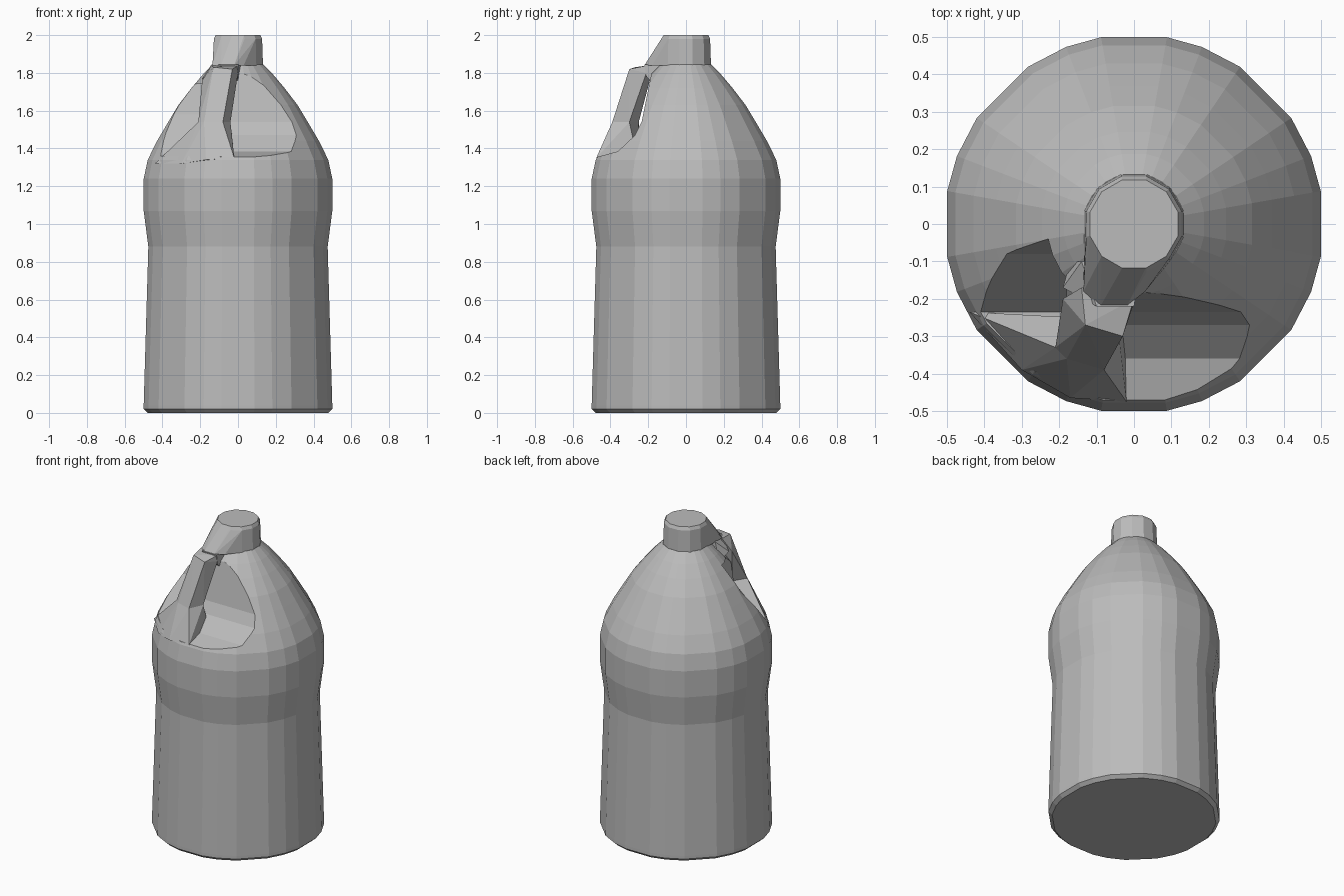
import bpy, bmesh
from math import radians, cos, sin

cube = bpy.data.objects.get("Cube")
if cube:
    bpy.data.objects.remove(cube, do_unlink=True)

GREY = (0.5, 0.5, 0.5, 1)
mat = bpy.data.materials.new("plain_grey")
mat.use_nodes = True
mat.diffuse_color = GREY
mat.node_tree.nodes["Principled BSDF"].inputs["Base Color"].default_value = GREY


def finish(name, bm):
    bmesh.ops.recalc_face_normals(bm, faces=bm.faces)
    me = bpy.data.meshes.new(name)
    bm.to_mesh(me)
    bm.free()
    me.materials.append(mat)
    ob = bpy.data.objects.new(name, me)
    bpy.context.collection.objects.link(ob)
    return ob


def hull(name, points):
    bm = bmesh.new()
    for p in points:
        bm.verts.new(p)
    res = bmesh.ops.convex_hull(bm, input=bm.verts)
    bmesh.ops.delete(bm, geom=[v for v in res["geom_interior"] if isinstance(v, bmesh.types.BMVert)], context="VERTS")
    bmesh.ops.dissolve_limit(bm, angle_limit=radians(1), verts=bm.verts, edges=bm.edges)
    return finish(name, bm)


def carve(target, name, profile, x0, x1):
    """Cut a convex (y, z) profile swept along x out of the target."""
    cutter = hull(name, [(x, y, z) for x in (x0, x1) for y, z in profile])
    cutter.hide_render = True
    mod = target.modifiers.new(name, "BOOLEAN")
    mod.operation = "DIFFERENCE"
    mod.solver = "EXACT"
    mod.object = cutter
    bpy.context.view_layer.objects.active = target
    bpy.ops.object.modifier_apply(modifier=mod.name)
    bpy.data.objects.remove(cutter, do_unlink=True)


# Bottle body: turned profile with softened square facets
angles = [q + a for q in (0, 90, 180, 270) for a in (-10, 10, 21, 34, 56, 69)]
profile = [(.485, 0), (.507, .02), (.507, .04), (.482, .88), (.507, 1.07), (.507, 1.24),
           (.485, 1.34), (.435, 1.44), (.375, 1.54), (.32, 1.63), (.25, 1.72),
           (.19, 1.79), (.135, 1.845)]
bm = bmesh.new()
rings = [[bm.verts.new((r * cos(radians(a)), r * sin(radians(a)), z)) for a in angles]
         for r, z in profile]
for low, high in zip(rings, rings[1:]):
    for i in range(len(angles)):
        j = (i + 1) % len(angles)
        bm.faces.new((low[i], low[j], high[j], high[i]))
bm.faces.new(rings[0])
bm.faces.new(rings[-1])
body = finish("bottle_body", bm)

# Finger recess behind the handle and the deeper hollow at its right side
carve(body, "finger_recess", [(-.17, 1.86), (-.235, 1.54), (-.27, 1.47), (-.36, 1.385),
                              (-.47, 1.355), (-.7, 1.355), (-.7, 1.86)], -.7, .7)
carve(body, "side_hollow", [(-.04, 1.74), (-.08, 1.58), (-.235, 1.36),
                            (-.7, 1.36), (-.7, 1.74)], -.7, -.18)

# Neck with a sloping front that flows into the handle
neck = [(r * cos(radians(a)), r * sin(radians(a)), z)
        for r, z in ((.137, 1.84), (.132, 1.98), (.122, 2)) for a in range(-15, 345, 30)]
neck += [(-.135, -.18, 1.84), (-.09, -.22, 1.84), (-.02, -.22, 1.84), (.03, -.18, 1.84)]
hull("neck", neck)

# Handle: upper grip, then a foot that widens into the shoulder
grip_end = [(-.21, -.33, 1.54), (-.18, -.36, 1.54), (-.08, -.39, 1.54),
            (-.04, -.30, 1.54), (-.16, -.25, 1.54)]
hull("handle_grip", grip_end + [(-.14, -.17, 1.84), (0, -.2, 1.84), (-.13, -.27, 1.83),
                                (-.03, -.3, 1.82), (-.19, -.2, 1.76), (0, -.21, 1.8)])
hull("handle_foot", grip_end + [(-.44, -.235, 1.32), (-.3, -.39, 1.32), (-.17, -.465, 1.34),
                                (-.02, -.475, 1.35), (-.02, -.26, 1.36)])

# Joint between the grip and the neck
hull("handle_joint", [(-.19, -.17, 1.77), (-.14, -.1, 1.845), (.02, -.1, 1.845), (0, -.22, 1.845),
                      (-.1, -.22, 1.845), (-.17, -.1, 1.72), (0, -.15, 1.72), (0, -.21, 1.78)])
